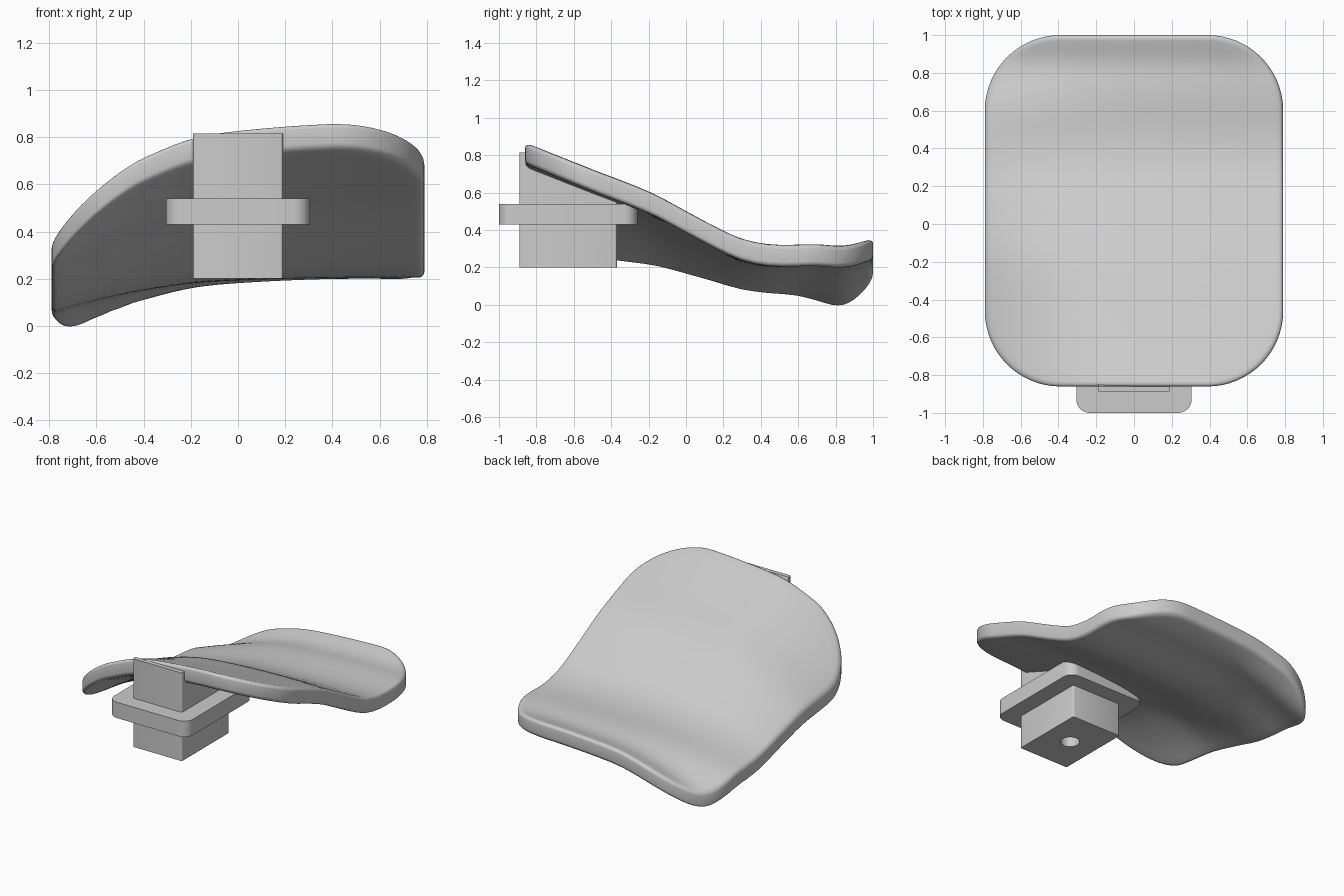
import bpy, bmesh, math

cube = bpy.data.objects.get("Cube")
if cube:
    bpy.data.objects.remove(cube, do_unlink=True)

grey = bpy.data.materials.new("light grey")
grey.use_nodes = True
grey.diffuse_color = (0.6, 0.6, 0.6, 1)
grey.node_tree.nodes["Principled BSDF"].inputs["Base Color"].default_value = (0.6, 0.6, 0.6, 1)


def make_object(name, bm):
    bmesh.ops.recalc_face_normals(bm, faces=bm.faces)
    mesh = bpy.data.meshes.new(name)
    bm.to_mesh(mesh)
    bm.free()
    mesh.materials.append(grey)
    ob = bpy.data.objects.new(name, mesh)
    bpy.context.collection.objects.link(ob)
    return ob


def smooth(ob, degrees):
    bpy.ops.object.select_all(action='DESELECT')
    ob.select_set(True)
    bpy.context.view_layer.objects.active = ob
    bpy.ops.object.shade_smooth_by_angle(angle=math.radians(degrees))


def curve(points, t):
    """Smooth interpolation through (position, value) points."""
    t = min(max(t, points[0][0]), points[-1][0])
    last = len(points) - 1

    def slope(i):
        a, b = points[max(i - 1, 0)], points[min(i + 1, last)]
        return (b[1] - a[1]) / (b[0] - a[0])
    i = next(k for k in range(last) if t <= points[k + 1][0])
    (x0, y0), (x1, y1) = points[i], points[i + 1]
    w = x1 - x0
    u = (t - x0) / w
    return ((2*u**3 - 3*u*u + 1) * y0 + (u**3 - 2*u*u + u) * w * slope(i)
            + (3*u*u - 2*u**3) * y1 + (u**3 - u*u) * w * slope(i + 1))


# Lengthwise height, sideways droop, and how strong the droop is along the length
LENGTH = [(-.86, .865), (-.5, .722), (-.19, .6), (0, .5), (.15, .42), (.29, .355),
          (.45, .322), (.7, .322), (.85, .315), (1, .352)]
DROOP = [(-.8, .42), (-.65, .30), (-.5, .2), (-.4, .145), (-.2, .065), (0, .03), (.4, 0), (.8, 0)]
STRENGTH = [(-.86, 1), (-.45, .85), (0, .55), (.2, .43), (.4, .37), (.6, .4), (.85, .62), (1, .65)]


def surface(x, y):
    return curve(LENGTH, y) - curve(DROOP, x) * curve(STRENGTH, y)


def rounded_rectangle(hx, hy, r, corner_steps, edge_steps):
    arcs = []
    for q, (sx, sy) in enumerate([(1, 1), (-1, 1), (-1, -1), (1, -1)]):
        arcs.append([(sx * (hx - r) + r * math.cos(a), sy * (hy - r) + r * math.sin(a))
                     for a in (math.pi / 2 * (q + k / corner_steps) for k in range(corner_steps + 1))])
    outline = []
    for q, arc in enumerate(arcs):
        (ax, ay), (bx, by) = arc[-1], arcs[(q + 1) % 4][0]
        outline += arc
        outline += [(ax + (bx - ax) * k / edge_steps, ay + (by - ay) * k / edge_steps)
                    for k in range(1, edge_steps)]
    return outline


# Curved pad: rings from top centre, over the filleted rim, to bottom centre
THICK, FILLET, MID_Y = .115, .025, .07
HX, HY = .79, .93
outline = rounded_rectangle(HX, HY, .4, 16, 14)
inner = 1 - FILLET / HX
rings = [(inner * k / 22, 0) for k in range(1, 23)]
for k in range(1, 6):
    a = math.pi / 2 * k / 5
    rings.append((inner + (1 - inner) * math.sin(a), FILLET * (1 - math.cos(a))))
rings += [(s, THICK - d) for s, d in reversed(rings)]

bm = bmesh.new()
loops = []
for s, depth in rings:
    loops.append([bm.verts.new((x * s, y * s + MID_Y, surface(x * s, y * s + MID_Y) - depth))
                  for x, y in outline])
n = len(outline)
for a, b in zip(loops, loops[1:]):
    for k in range(n):
        bm.faces.new((a[k], a[(k + 1) % n], b[(k + 1) % n], b[k]))
for loop, depth in ((loops[0], 0), (loops[-1], THICK)):
    centre = bm.verts.new((0, MID_Y, surface(0, MID_Y) - depth))
    for k in range(n):
        bm.faces.new((loop[k], loop[(k + 1) % n], centre))
smooth(make_object("curved_pad", bm), 40)


# Stem: side profile with a sloping top hidden under the pad
bm = bmesh.new()
profile = [(-.89, .2), (-.37, .2), (-.37, .55), (-.85, .79), (-.86, .815), (-.89, .815)]
face = bm.faces.new([bm.verts.new((-.19, y, z)) for y, z in profile])
side = bmesh.ops.extrude_face_region(bm, geom=[face])["geom"]
bmesh.ops.translate(bm, verts=[v for v in side if isinstance(v, bmesh.types.BMVert)], vec=(.38, 0, 0))
uprights = [e for e in bm.edges
            if abs(e.verts[0].co.x - e.verts[1].co.x) < .001
            and abs(e.verts[0].co.y - e.verts[1].co.y) < .001]
bmesh.ops.bevel(bm, geom=uprights, offset=.01, segments=3, affect='EDGES', profile=.5)
stem = make_object("stem", bm)

# Round hole in the underside of the stem
bm = bmesh.new()
bmesh.ops.create_cone(bm, cap_ends=True, segments=32, radius1=.06, radius2=.06, depth=.5)
bmesh.ops.translate(bm, verts=bm.verts, vec=(0, -.63, .2))
cutter = make_object("hole_cutter", bm)
cutter.hide_render = True
hole = stem.modifiers.new("hole", 'BOOLEAN')
hole.object = cutter
hole.solver = 'EXACT'
bpy.context.view_layer.objects.active = stem
stem.select_set(True)
bpy.ops.object.modifier_apply(modifier="hole")
bpy.data.objects.remove(cutter, do_unlink=True)
smooth(stem, 35)

# Flange: rounded plate around the stem
bm = bmesh.new()
face = bm.faces.new([bm.verts.new((x, y - .63, .43))
                     for x, y in rounded_rectangle(.305, .37, .07, 8, 1)])
top = bmesh.ops.extrude_face_region(bm, geom=[face])["geom"]
bmesh.ops.translate(bm, verts=[v for v in top if isinstance(v, bmesh.types.BMVert)], vec=(0, 0, .11))
smooth(make_object("flange", bm), 35)
